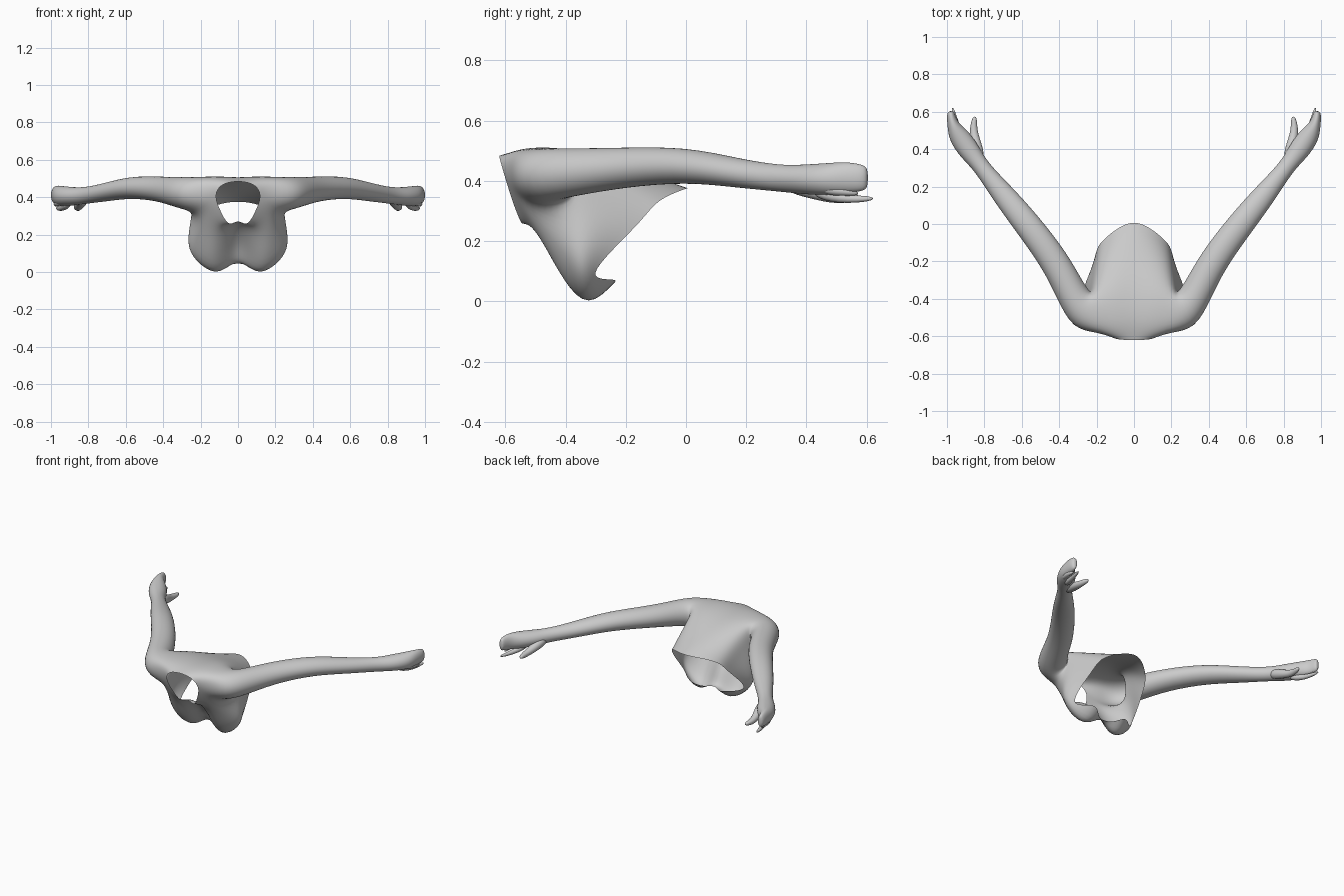
import bpy, bmesh, math
from mathutils import Vector

if "Cube" in bpy.data.objects:
    bpy.data.objects.remove(bpy.data.objects["Cube"])


def finish(bm, name, mirror_merge):
    """Mesh object mirrored over x with smooth subdivision."""
    bmesh.ops.recalc_face_normals(bm, faces=bm.faces)
    for f in bm.faces:
        f.smooth = True
    me = bpy.data.meshes.new(name)
    bm.to_mesh(me)
    bm.free()
    ob = bpy.data.objects.new(name, me)
    bpy.context.collection.objects.link(ob)
    m = ob.modifiers.new("mirror", 'MIRROR')
    m.use_mirror_merge = mirror_merge
    m.merge_threshold = 0.0005
    s = ob.modifiers.new("smooth", 'SUBSURF')
    s.levels = s.render_levels = 2
    return ob


def between(a, b, c, d):
    """Smooth midpoint of b and c."""
    return (9 * (b + c) - a - d) / 16


def ring(bm, centre, direction, a, b, n, start):
    """Oval ring around a direction, a sideways and b upwards."""
    d = Vector(direction).normalized()
    u = d.cross(Vector((0, 0, 1))).normalized()
    v = u.cross(d)
    out = []
    for k in range(n):
        t = math.radians(start - 360 * k / n)
        out.append(bm.verts.new(Vector(centre) + u * a * math.cos(t) + v * b * math.sin(t)))
    return out


def bridge(bm, r0, r1):
    n = len(r0)
    for k in range(n):
        bm.faces.new((r0[k], r0[(k + 1) % n], r1[(k + 1) % n], r1[k]))


# Torso half-sections from neck rim to open waist, each from spine to breastbone
stations = [
    [(0, -.62, .485), (.085, -.617, .468), (.12, -.6, .41), (.095, -.575, .33), (.05, -.545, .255), (0, -.54, .275)],
    [(0, -.54, .505), (.17, -.57, .503), (.2, -.58, .40), (.165, -.535, .30), (.09, -.515, .25), (0, -.5, .265)],
    [(0, -.43, .505), (.18, -.48, .512), (.23, -.47, .39), (.2, -.475, .23), (.12, -.475, .195), (0, -.44, .23)],
    [(0, -.3, .48), (.19, -.37, .505), (.235, -.355, .38), (.255, -.4, .19), (.135, -.41, .05), (0, -.36, .16)],
    [(0, -.15, .43), (.175, -.21, .42), (.225, -.26, .31), (.285, -.355, .12), (.125, -.32, -.045), (0, -.33, .08)],
    [(0, .02, .38), (.165, -.085, .34), (.205, -.16, .255), (.235, -.32, .085), (.115, -.215, .075), (0, -.31, .05)],
]
bm = bmesh.new()
grid = []
flip = Vector((-1, 1, 1))
for i, st in enumerate(stations):
    p = [Vector(q) for q in st]
    # deep cleft below the breastbone
    cleft = Vector((-.03, .12, .3)) * max(0, i - 1) / 3
    ext = [p[1] * flip] + p + [p[-2] * flip + cleft]
    row = []
    for k in range(len(p)):
        row.append(bm.verts.new(p[k]))
        if k < len(p) - 1:
            row.append(bm.verts.new(between(*ext[k:k + 4])))
    grid.append(row)
for i in range(5):
    for j in range(10):
        if i in (1, 2) and j in (2, 3, 4):   # arm socket
            continue
        bm.faces.new((grid[i][j], grid[i][j + 1], grid[i + 1][j + 1], grid[i + 1][j]))

# Arm grown out of the socket: centre, direction, half width, half height
socket = [(1, 2), (1, 3), (1, 4), (1, 5), (2, 5), (3, 5), (3, 4), (3, 3), (3, 2), (2, 2)]
last = [grid[i][j] for i, j in socket]
arm = [
    ((.28, -.465, .42), (1, .5, 0), .115, .093),
    ((.34, -.36, .43), (.6, .8, 0), .088, .083),
    ((.42, -.2, .445), (.5, .8, 0), .082, .07),
    ((.57, .0, .455), (.6, .8, 0), .077, .062),
    ((.705, .165, .427), (.6, .8, 0), .065, .052),
    ((.82, .31, .408), (.6, .8, 0), .042, .046),
    ((.88, .39, .405), (.6, .8, 0), .062, .052),
    ((.94, .475, .405), (.5, .85, 0), .06, .058),
    ((.968, .53, .412), (.3, .9, 0), .032, .055),
    ((.98, .585, .41), (.1, .9, 0), .024, .048),
    ((.978, .605, .41), (.1, .9, 0), .014, .035),
]
for c, d, a, b in arm:
    new = ring(bm, c, d, a, b, 10, 54)
    bridge(bm, last, new)
    last = new
bm.faces.new(last)
for v in bm.verts:
    if abs(v.co.x) < 1e-6:
        v.co.x = 0
finish(bm, "torso_and_arms", True)

# Separate digits: tapered bent tubes
digits = {
    "ring_finger": ([(.945, .45, .375), (.978, .52, .365), (.97, .575, .358)], .026),
    "little_finger": ([(.90, .42, .37), (.945, .51, .337), (.972, .63, .342)], .028),
    "thumb": ([(.83, .33, .4), (.84, .42, .37), (.862, .5, .342), (.85, .58, .347)], .044),
}
for name, (pts, r) in digits.items():
    bm = bmesh.new()
    pts = [Vector(q) for q in pts]
    last = None
    for k, q in enumerate(pts):
        d = pts[min(k + 1, len(pts) - 1)] - pts[max(k - 1, 0)]
        s = r * (1 - .65 * k / (len(pts) - 1))
        new = ring(bm, q, d, s, s, 6, 90)
        if last:
            bridge(bm, last, new)
        else:
            bm.faces.new(new)
        last = new
    bm.faces.new(last)
    finish(bm, name, False)
